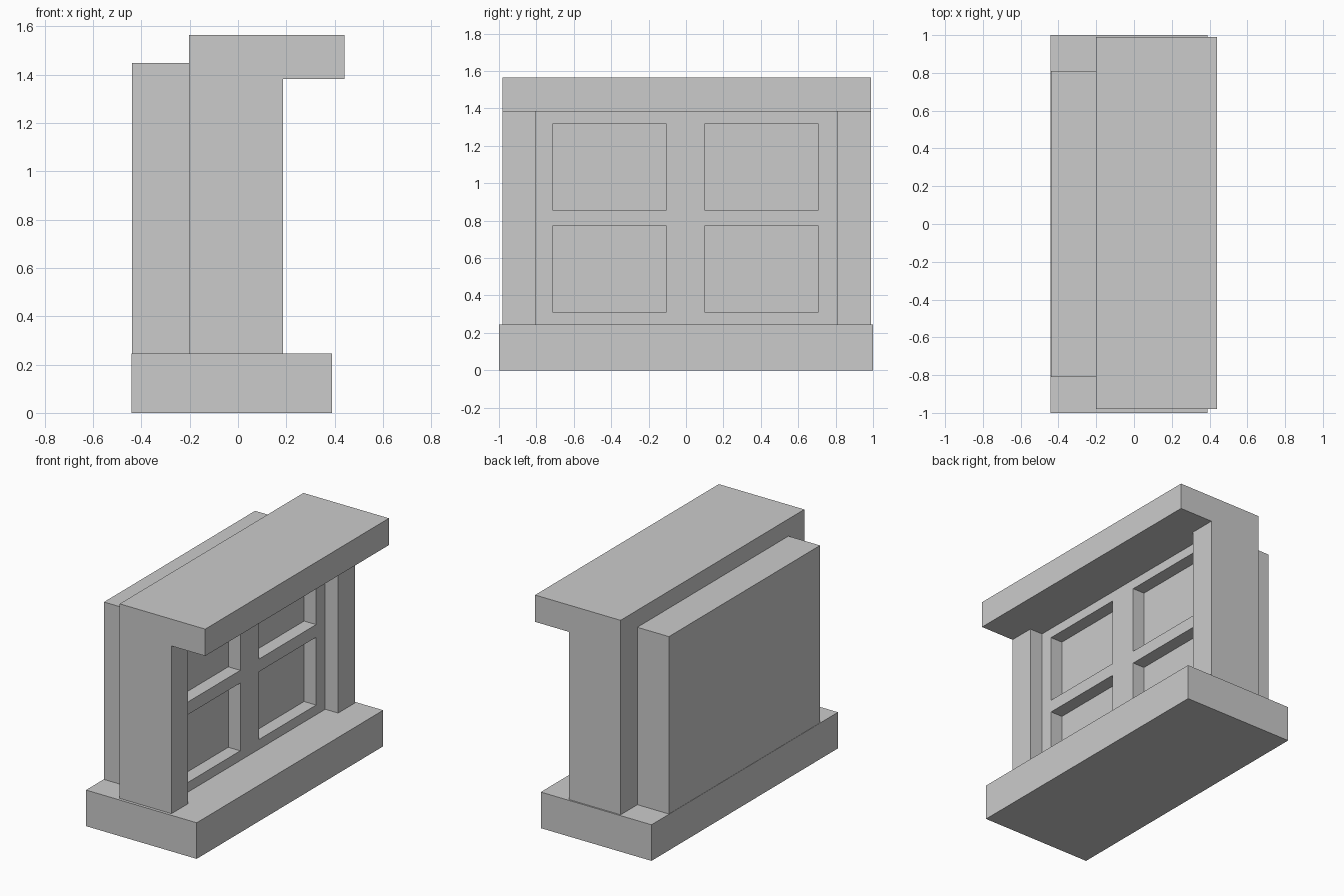
import bpy, bmesh

if "Cube" in bpy.data.objects:
    bpy.data.objects.remove(bpy.data.objects["Cube"])

BASE_TOP = 0.245
CAP_LOW, CAP_TOP = 1.383, 1.565
BACK, FACE, PANEL, NICHE = -0.202, 0.187, 0.09, 0.0   # depth planes along x
Y0, Y1 = -0.98, 0.99


def extrude_profile(bm, profile, y0, y1):
    """Extrude an (x, z) outline along y."""
    face = bm.faces.new([bm.verts.new((x, y0, z)) for x, z in profile])
    result = bmesh.ops.extrude_face_region(bm, geom=[face])
    for v in result["geom"]:
        if isinstance(v, bmesh.types.BMVert):
            v.co.y = y1


def make_solid(name, pieces):
    """Build one object from (profile, y0, y1) pieces."""
    bm = bmesh.new()
    for piece in pieces:
        extrude_profile(bm, *piece)
    bmesh.ops.recalc_face_normals(bm, faces=bm.faces)
    mesh = bpy.data.meshes.new(name)
    bm.to_mesh(mesh)
    bm.free()
    obj = bpy.data.objects.new(name, mesh)
    bpy.context.collection.objects.link(obj)
    return obj


def rect(x0, x1, z0, z1):
    return [(x0, z0), (x1, z0), (x1, z1), (x0, z1)]


def cut(target, cutter):
    mod = target.modifiers.new(cutter.name, 'BOOLEAN')
    mod.operation = 'DIFFERENCE'
    mod.solver = 'EXACT'
    mod.object = cutter
    cutter.hide_render = True
    cutter.display_type = 'WIRE'


# Plinth and rear block
make_solid("base", [(rect(-0.441, 0.39, 0, BASE_TOP), -1, 1)])
make_solid("rear_block", [(rect(-0.439, BACK, BASE_TOP, 1.449), -0.81, 0.81)])

# Main body with overhanging top ledge
body = make_solid("body_with_ledge", [([
    (BACK, BASE_TOP), (FACE, BASE_TOP), (FACE, CAP_LOW),
    (0.44, CAP_LOW), (0.44, CAP_TOP), (BACK, CAP_TOP)], Y0, Y1)])

# Wide recess between the two side pillars
cut(body, make_solid("recess_cutter", [
    (rect(PANEL, 0.3, 0.1, CAP_LOW), -0.803, 0.807)]))

# Two by two sunken panels
cut(body, make_solid("panel_cutter", [
    (rect(NICHE, 0.14, z0, z0 + 0.46), y0, y0 + 0.61)
    for y0 in (-0.714, 0.099) for z0 in (0.311, 0.857)]))
